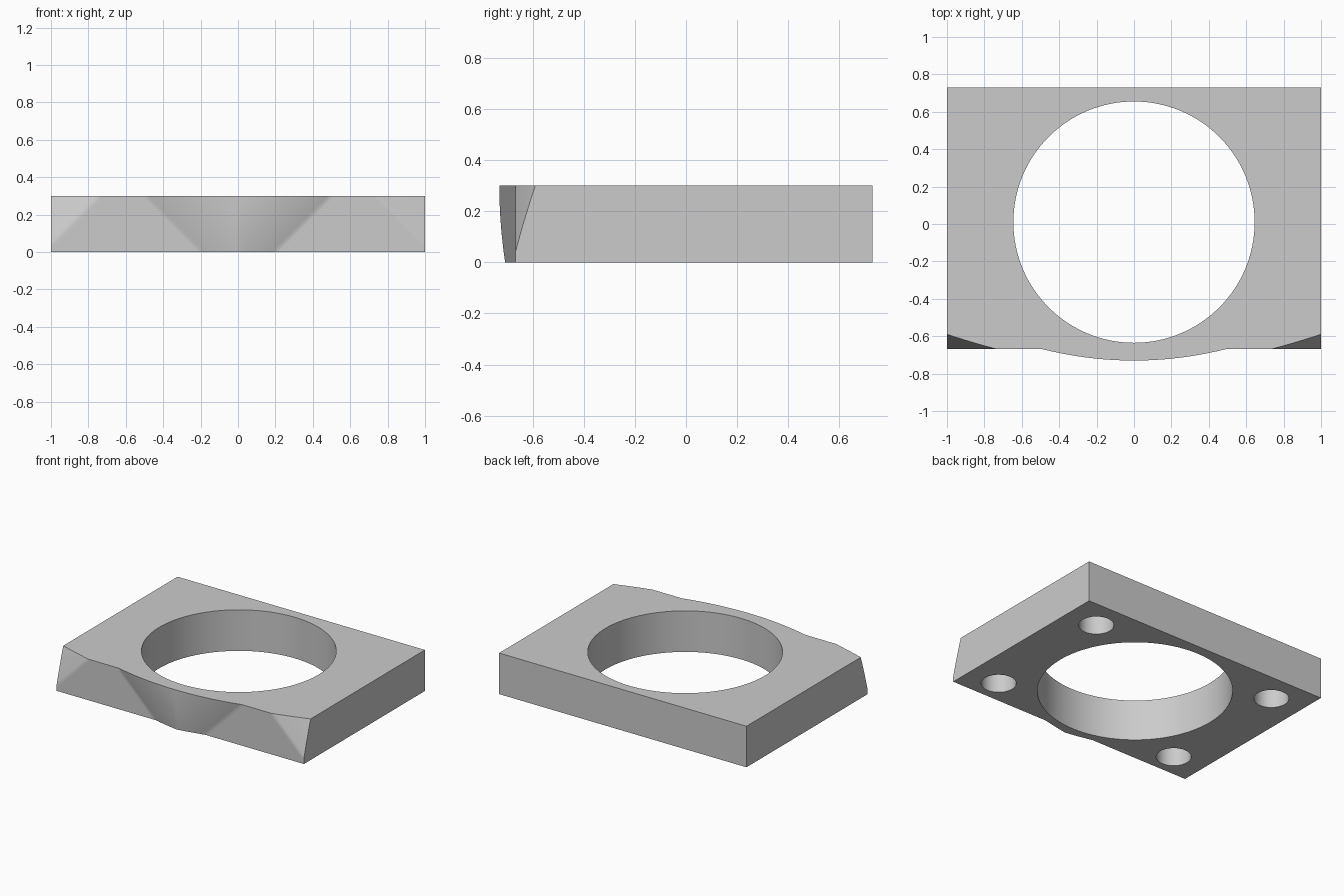
import bpy, bmesh, math

cube = bpy.data.objects.get("Cube")
if cube:
    bpy.data.objects.remove(cube, do_unlink=True)

HEIGHT, BACK, FRONT = 0.30, 0.73, -0.667
STEP, COLS, ROWS = 0.02, 100, 15
HOLE_Y = 0.01

grey = bpy.data.materials.new("plain grey")
grey.use_nodes = True
grey.diffuse_color = (0.6, 0.6, 0.6, 1)
grey.node_tree.nodes["Principled BSDF"].inputs["Base Color"].default_value = (0.6, 0.6, 0.6, 1)


def front_depth(x, z):
    """Front wall: a slanted central bulge and slanted cut-back corners."""
    bulge = max(0, abs(x) - z + HEIGHT)
    corner = max(0, abs(x) + z - 1.04)
    y = min(FRONT, -BACK + bulge ** 2 / 3.95)
    return y + 0.26 * corner + 0.15 * corner ** 2


# Plate body with the sculpted front wall
bm = bmesh.new()
grid = []
for r in range(ROWS + 1):
    z = r * STEP
    xs = [c * STEP - 1 for c in range(COLS + 1)]
    grid.append([bm.verts.new((x, front_depth(x, z), z)) for x in xs])

for r in range(ROWS):
    for c in range(COLS):
        a, b = grid[r][c], grid[r][c + 1]
        d, e = grid[r + 1][c], grid[r + 1][c + 1]
        x = (c + 0.5) * STEP - 1
        # Split each cell along the direction of the nearest crease
        if (x > 0) == (abs(x) < 0.62):
            bm.faces.new((a, b, e))
            bm.faces.new((a, e, d))
        else:
            bm.faces.new((a, b, d))
            bm.faces.new((b, e, d))

# Flat back, top, underside and ends
low_l, low_r, top_l, top_r = [bm.verts.new((x, BACK, z)) for z in (0, HEIGHT) for x in (-1, 1)]
bm.faces.new((low_l, low_r, top_r, top_l))
bm.faces.new(grid[-1] + [top_r, top_l])
bm.faces.new(grid[0] + [low_r, low_l])
bm.faces.new([row[0] for row in grid] + [top_l, low_l])
bm.faces.new([row[-1] for row in grid] + [top_r, low_r])
bmesh.ops.recalc_face_normals(bm, faces=bm.faces)
mesh = bpy.data.meshes.new("plate")
bm.to_mesh(mesh)
bm.free()
mesh.materials.append(grey)
plate = bpy.data.objects.new("plate", mesh)
bpy.context.collection.objects.link(plate)


def drill(x, y, radius, bottom, top, sides):
    """Cut one round hole into the plate."""
    bpy.ops.mesh.primitive_cylinder_add(vertices=sides, radius=radius, depth=top - bottom,
                                        location=(x, y, (top + bottom) / 2))
    cutter = bpy.context.object
    cutter.name = "hole_cutter"
    cutter.hide_render = True
    cutter.data.materials.append(grey)
    mod = plate.modifiers.new("hole", 'BOOLEAN')
    mod.operation = 'DIFFERENCE'
    mod.solver = 'EXACT'
    mod.object = cutter
    bpy.ops.object.select_all(action='DESELECT')
    plate.select_set(True)
    bpy.context.view_layer.objects.active = plate
    bpy.ops.object.modifier_apply(modifier=mod.name)
    bpy.data.objects.remove(cutter, do_unlink=True)


# Large through opening and four blind sockets underneath
drill(0, HOLE_Y, 0.645, -0.1, HEIGHT + 0.1, 128)
for sx in (-1, 1):
    for sy in (-1, 1):
        drill(sx * 0.755, HOLE_Y + sy * 0.502, 0.116, -0.1, 0.2, 48)

bpy.ops.object.shade_smooth_by_angle(angle=math.radians(30))
